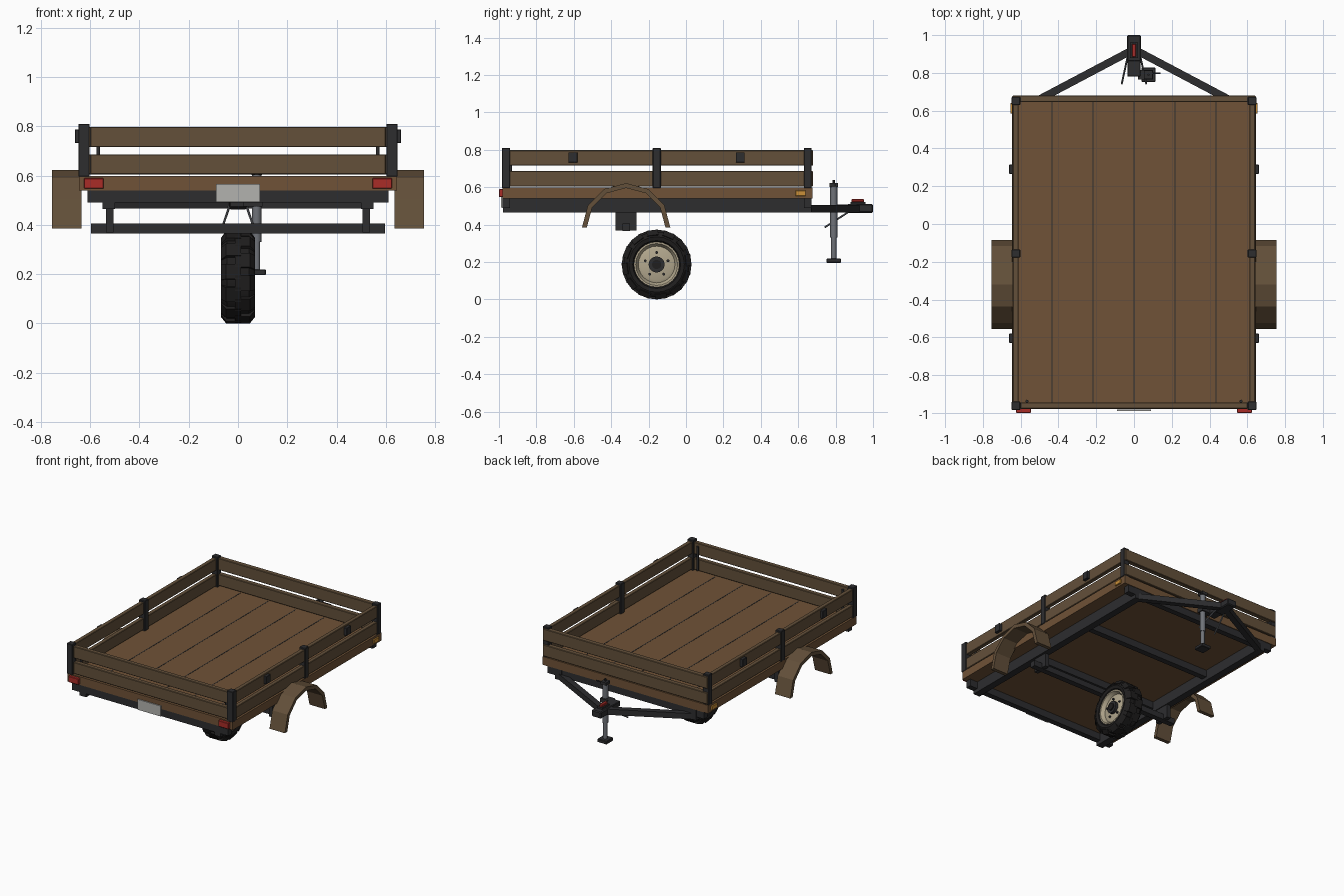
import bpy, bmesh
from math import sin, cos, pi, radians
from mathutils import Vector, Matrix

if "Cube" in bpy.data.objects:
    bpy.data.objects.remove(bpy.data.objects["Cube"])


def material(name, rgb):
    m = bpy.data.materials.new(name)
    m.diffuse_color = (*rgb, 1)
    m.use_nodes = True
    m.node_tree.nodes["Principled BSDF"].inputs["Base Color"].default_value = m.diffuse_color
    return m


FLOOR = material("floor_wood", (0.16, 0.085, 0.038))
WOOD = material("board_wood", (0.125, 0.08, 0.042))
DARK = material("dark_steel", (0.026, 0.026, 0.028))
BLACK = material("rubber", (0.014, 0.013, 0.013))
STEEL = material("bare_steel", (0.16, 0.17, 0.19))
CREAM = material("rim_paint", (0.45, 0.39, 0.27))
RED = material("red_lens", (0.4, 0.025, 0.02))
AMBER = material("amber_lens", (0.6, 0.28, 0.04))
PLATE = material("plate_grey", (0.45, 0.45, 0.43))


def finish(name, bm, mat, smooth=False):
    bmesh.ops.recalc_face_normals(bm, faces=bm.faces)
    me = bpy.data.meshes.new(name)
    bm.to_mesh(me)
    bm.free()
    ob = bpy.data.objects.new(name, me)
    bpy.context.collection.objects.link(ob)
    me.materials.append(mat)
    if smooth:
        bpy.ops.object.select_all(action='DESELECT')
        ob.select_set(True)
        bpy.context.view_layer.objects.active = ob
        bpy.ops.object.shade_smooth_by_angle(angle=radians(35))
    return ob


def box(name, x, y, z, mat, bevel=0.0):
    """Box from (min, max) ranges."""
    bm = bmesh.new()
    bmesh.ops.create_cube(bm, size=1)
    for v in bm.verts:
        v.co = [(r[0] + r[1]) / 2 + c * (r[1] - r[0]) for r, c in zip((x, y, z), v.co)]
    if bevel:
        bmesh.ops.bevel(bm, geom=bm.edges[:], offset=bevel, segments=1, affect='EDGES')
    return finish(name, bm, mat)


def pair(name, x, y, z, mat, bevel=0.0):
    """Box mirrored to both sides."""
    box(name + "_right", x, y, z, mat, bevel)
    box(name + "_left", (-x[1], -x[0]), y, z, mat, bevel)


def rod(name, p, q, r, mat, sides=12):
    p, q = Vector(p), Vector(q)
    bm = bmesh.new()
    mtx = Matrix.Translation((p + q) / 2) @ (q - p).to_track_quat('Z', 'Y').to_matrix().to_4x4()
    bmesh.ops.create_cone(bm, cap_ends=True, segments=sides, radius1=r, radius2=r,
                          depth=(q - p).length, matrix=mtx)
    return finish(name, bm, mat, sides > 6)


def beam(name, p, q, w, h, mat):
    """Horizontal rectangular beam between two points."""
    p, q = Vector(p), Vector(q)
    bm = bmesh.new()
    mtx = (Matrix.Translation((p + q) / 2) @ (q - p).to_track_quat('X', 'Z').to_matrix().to_4x4()
           @ Matrix.Diagonal(((q - p).length, w, h, 1)))
    bmesh.ops.create_cube(bm, size=1, matrix=mtx)
    return finish(name, bm, mat)


def lathe(name, profile, centre, mat, n=24):
    """Spin a closed (x, radius) profile around the x axis."""
    bm = bmesh.new()
    rings = [[bm.verts.new((x, centre[0] + r * cos(2 * pi * i / n), centre[1] + r * sin(2 * pi * i / n)))
              for x, r in profile] for i in range(n)]
    k = len(profile)
    for i in range(n):
        a, b = rings[i], rings[(i + 1) % n]
        for j in range(k):
            bm.faces.new((a[j], a[(j + 1) % k], b[(j + 1) % k], b[j]))
    bmesh.ops.remove_doubles(bm, verts=bm.verts, dist=1e-5)
    return finish(name, bm, mat, True)


# Floor with plank seams
box("floor", (-0.645, 0.645), (-0.98, 0.675), (0.54, 0.598), FLOOR)
for i in range(-2, 3):
    box("plank_seam", (i * 0.217 - 0.003, i * 0.217 + 0.003), (-0.945, 0.645), (0.59, 0.599), DARK)

# Slatted walls, posts and side latches
for level, z in (("lower", (0.605, 0.686)), ("upper", (0.715, 0.798))):
    pair(level + "_side_slat", (0.612, 0.642), (-0.975, 0.665), z, WOOD, 0.003)
    box(level + "_front_slat", (-0.6, 0.6), (-0.977, -0.945), z, WOOD, 0.003)
    box(level + "_rear_slat", (-0.643, 0.643), (0.645, 0.68), z, WOOD, 0.003)
for y in ((-0.985, -0.94), (-0.178, -0.135), (0.63, 0.672)):
    pair("post", (0.602, 0.648), y, (0.596, 0.81), DARK, 0.003)
for y in (-0.605, 0.29):
    pair("side_latch", (0.64, 0.662), (y - 0.024, y + 0.024), (0.732, 0.787), DARK, 0.002)
for s in (-1, 1):
    rod("tailgate_pin", (s * 0.567, -0.938, 0.61), (s * 0.567, -0.938, 0.78), 0.008, DARK)

# Lights and plate
pair("tail_light", (0.545, 0.625), (-1.0, -0.975), (0.547, 0.59), RED, 0.003)
pair("side_marker", (0.64, 0.655), (0.585, 0.64), (0.553, 0.582), AMBER, 0.002)
box("number_plate", (-0.09, 0.09), (-0.99, -0.982), (0.492, 0.565), PLATE)

# Chassis frame
pair("frame_rail", (0.5, 0.55), (-0.978, 0.672), (0.465, 0.54), DARK)
for y in (-0.96, -0.42, 0.12, 0.65):
    w = 0.61 if abs(y) > 0.6 else 0.51
    box("cross_member", (-w, w), (y - 0.02, y + 0.02), (0.49, 0.54), DARK)

# Axle and hangers
box("axle", (-0.597, 0.597), (-0.34, -0.3), (0.365, 0.405), DARK)
pair("axle_hanger", (0.505, 0.535), (-0.377, -0.265), (0.37, 0.47), DARK)

# Arched mudguards
for side, s in (("right", 1), ("left", -1)):
    bm = bmesh.new()
    rows = []
    for i in range(7):
        c, d = cos(i * pi / 6), sin(i * pi / 6)
        rows.append([bm.verts.new((s * x, -0.32 + r * c, 0.386 + r * d))
                     for x, r in ((0.635, 0.236), (0.755, 0.236), (0.755, 0.21), (0.635, 0.21))])
    for a, b in zip(rows, rows[1:]):
        for j in range(4):
            bm.faces.new((a[j], a[(j + 1) % 4], b[(j + 1) % 4], b[j]))
    bm.faces.new(rows[0])
    bm.faces.new(rows[-1])
    finish("mudguard_" + side, bm, WOOD)

# Wheel: tyre, tread blocks, rim, hub, nuts
WY, WZ = -0.157, 0.187
tyre = [(0.052, 0.12), (0.064, 0.128), (0.069, 0.148), (0.062, 0.163), (0.045, 0.176)]
lathe("tyre", tyre + [(-x, r) for x, r in reversed(tyre)], (WY, WZ), BLACK)
bm = bmesh.new()
for s in (-1, 1):
    for i in range(12):
        turn = Matrix.Translation((0, WY, WZ)) @ Matrix.Rotation(2 * pi * (i + 0.25 * s) / 12, 4, 'X')
        top = [turn @ Vector((s * x, y, z)) for y in (-0.031, 0.031)
               for x, z in ((-0.012, 0.17), (-0.012, 0.185), (0.048, 0.185), (0.069, 0.158), (0.06, 0.15))]
        v = [bm.verts.new(p) for p in top]
        bm.faces.new(v[:5])
        bm.faces.new(v[5:])
        for j in range(5):
            k = (j + 1) % 5
            bm.faces.new((v[j], v[k], v[k + 5], v[j + 5]))
finish("tread_blocks", bm, BLACK)
rim = [(0.04, 0), (0.04, 0.082), (0.034, 0.098), (0.06, 0.112), (0.06, 0.121)]
lathe("rim", rim + [(-x, r) for x, r in reversed(rim)], (WY, WZ), CREAM)
rod("hub", (-0.06, WY, WZ), (0.06, WY, WZ), 0.043, DARK, 16)
rod("hub_cap", (-0.068, WY, WZ), (0.068, WY, WZ), 0.025, BLACK, 12)
for i in range(5):
    a = pi / 2 + 2 * pi * i / 5
    y, z = WY + 0.064 * cos(a), WZ + 0.064 * sin(a)
    rod("wheel_nut", (-0.049, y, z), (0.049, y, z), 0.008, DARK, 6)

# Drawbar and coupler
for s in (-1, 1):
    beam("drawbar", (s * 0.53, 0.645, 0.486), (0, 0.925, 0.486), 0.04, 0.04, DARK)
    rod("safety_chain", (s * 0.035, 0.88, 0.475), (s * 0.065, 0.742, 0.386), 0.005, STEEL, 8)
box("coupler_body", (-0.035, 0.035), (0.78, 0.96), (0.47, 0.508), DARK, 0.004)
box("coupler_head", (-0.037, 0.037), (0.86, 1.0), (0.463, 0.51), DARK, 0.006)
box("coupler_lever_base", (-0.02, 0.02), (0.88, 0.96), (0.505, 0.522), DARK)
box("coupler_lever", (-0.011, 0.011), (0.885, 0.953), (0.52, 0.536), RED, 0.003)

# Jockey stand
JX, JY = 0.076, 0.79
box("stand_clamp", (0.02, 0.1), (JY - 0.025, JY + 0.025), (0.475, 0.505), DARK)
rod("stand_sleeve", (JX, JY, 0.33), (JX, JY, 0.61), 0.019, STEEL, 12)
rod("stand_leg", (JX, JY, 0.215), (JX, JY, 0.34), 0.014, STEEL, 12)
box("stand_foot", (0.04, 0.113), (JY - 0.038, JY + 0.038), (0.196, 0.219), DARK, 0.003)
box("stand_cap", (JX - 0.022, JX + 0.022), (JY - 0.023, JY + 0.023), (0.602, 0.622), DARK)
rod("stand_crank", (JX, JY, 0.615), (JX, JY, 0.64), 0.006, DARK, 8)
rod("stand_crank_arm", (JX, JY + 0.008, 0.612), (0.14, JY + 0.008, 0.612), 0.005, DARK, 8)
